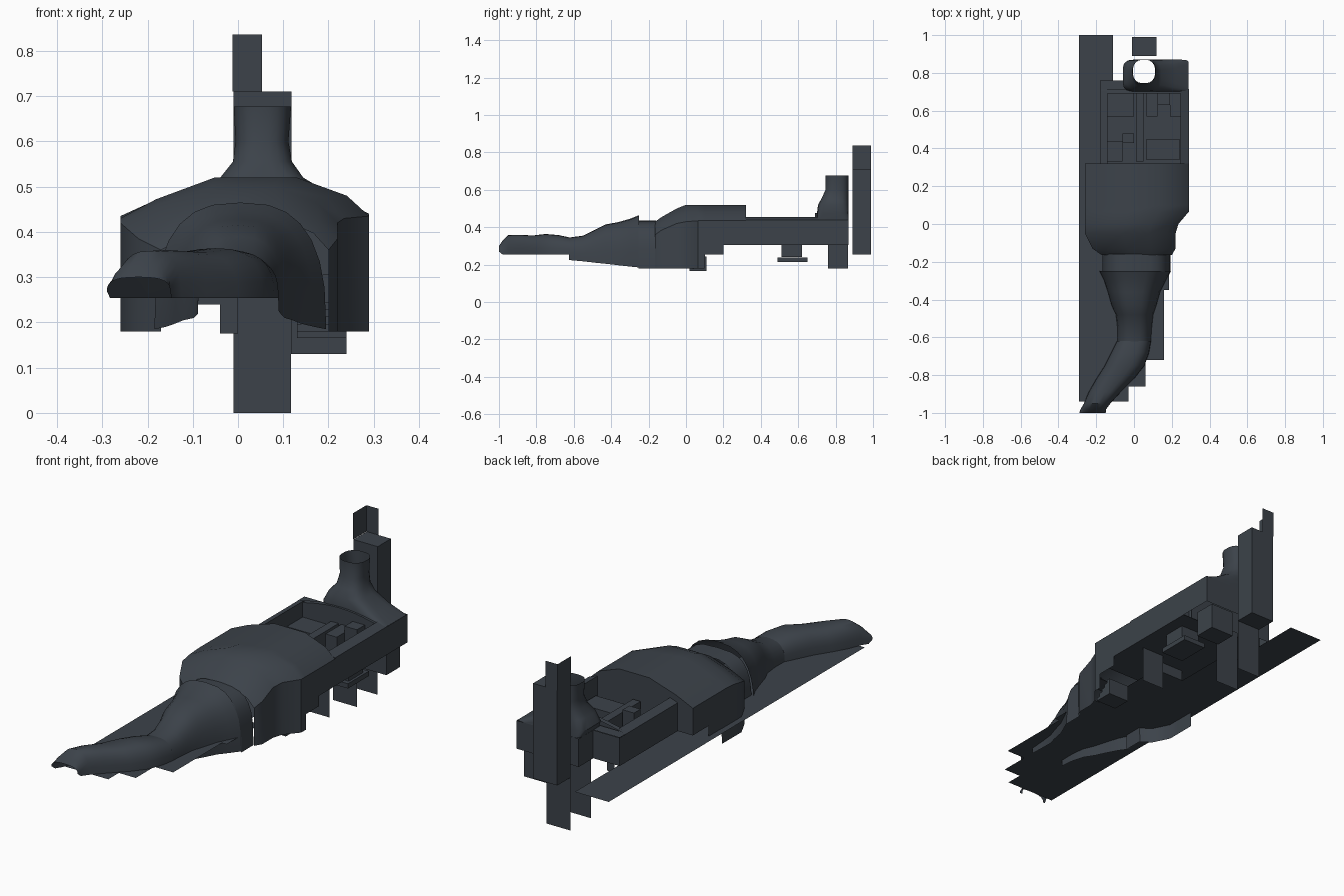
import bpy, bmesh, math

if "Cube" in bpy.data.objects:
    bpy.data.objects.remove(bpy.data.objects["Cube"], do_unlink=True)

slate = bpy.data.materials.new("dark_slate")
slate.use_nodes = True
colour = (0.045, 0.055, 0.068, 1)
slate.diffuse_color = colour
bsdf = slate.node_tree.nodes["Principled BSDF"]
bsdf.inputs["Base Color"].default_value = colour
bsdf.inputs["Roughness"].default_value = 0.8


def finish(name, bm, smooth=False, recalc=True):
    if recalc:
        bmesh.ops.recalc_face_normals(bm, faces=bm.faces)
    mesh = bpy.data.meshes.new(name)
    bm.to_mesh(mesh)
    bm.free()
    mesh.materials.append(slate)
    ob = bpy.data.objects.new(name, mesh)
    bpy.context.collection.objects.link(ob)
    if smooth:
        bpy.ops.object.select_all(action='DESELECT')
        ob.select_set(True)
        bpy.context.view_layer.objects.active = ob
        bpy.ops.object.shade_smooth_by_angle(angle=math.radians(35))
    return ob


def box(name, x0, x1, y0, y1, z0, z1):
    bm = bmesh.new()
    bmesh.ops.create_cube(bm, size=1)
    for v in bm.verts:
        v.co = (x0 + (v.co.x + .5) * (x1 - x0), y0 + (v.co.y + .5) * (y1 - y0),
                z0 + (v.co.z + .5) * (z1 - z0))
    return finish(name, bm)


def sheet(name, points):
    bm = bmesh.new()
    bm.faces.new([bm.verts.new(p) for p in points])
    return finish(name, bm, recalc=False)


def cross_sheet(name, x0, x1, y, z0, z1):
    return sheet(name, [(x0, y, z0), (x1, y, z0), (x1, y, z1), (x0, y, z1)])


def loft(name, rings, closed=False, cap_end=False, smooth=True):
    bm = bmesh.new()
    rows = [[bm.verts.new(p) for p in ring] for ring in rings]
    n = len(rows[0])
    for a, b in zip(rows, rows[1:]):
        for i in range(n if closed else n - 1):
            j = (i + 1) % n
            bm.faces.new((a[i], a[j], b[j], b[i]))
    if cap_end:
        bm.faces.new(rows[-1])
    return finish(name, bm, smooth)


def half_tube(y, cx, half, base, top, power=0.75, n=14):
    ring = []
    for i in range(n + 1):
        a = math.pi * i / n
        c, s = math.cos(a), math.sin(a)
        ring.append((cx - half * math.copysign(abs(c) ** power, c), y,
                     base + (top - base) * s ** power))
    return ring


def vault(y, x0, x1, base, side, top):
    shape = [(0, 0), (.16, .47), (.42, 1), (.71, 1), (.91, .53), (1, 0)]
    w = x1 - x0
    return [(x0, y, base)] + [(x0 + w * u, y, side + (top - side) * v)
                              for u, v in shape] + [(x1, y, base)]


# Main vaulted hall
loft("main_hall", [vault(*s) for s in (
    (-.165, -.17, .2, .18, .36, .43), (-.13, -.22, .22, .18, .385, .455),
    (-.05, -.26, .22, .18, .42, .5), (0, -.26, .235, .18, .43, .52),
    (.065, -.26, .29, .18, .435, .52), (.1, -.26, .29, .18, .435, .52),
    (.101, -.26, .29, .255, .435, .52), (.2, -.26, .29, .255, .435, .52),
    (.201, -.26, .29, .305, .435, .52), (.32, -.26, .29, .305, .435, .52))],
    cap_end=True)

# Collar and tapering tunnel
loft("collar", [half_tube(y, .012, .182, .18, .435, .6) for y in (-.255, -.16)])
loft("funnel", [half_tube(*s) for s in (
    (-.25, .005, .19, .185, .465), (-.3, .005, .165, .19, .445),
    (-.36, 0, .14, .197, .428), (-.43, 0, .12, .205, .415),
    (-.48, .003, .1, .21, .39), (-.55, .003, .092, .218, .355),
    (-.625, 0, .09, .225, .345))])
loft("winding_tunnel", [half_tube(*s) for s in (
    (-.62, 0, .09, .254, .345), (-.68, -.02, .1, .254, .358),
    (-.75, -.05, .105, .254, .364), (-.82, -.1, .1, .254, .356),
    (-.89, -.155, .085, .254, .36), (-.95, -.195, .07, .254, .358),
    (-.98, -.215, .068, .254, .33), (-1, -.22, .07, .27, .3))])

# Ground sheet with stepped right edge
sheet("ground_sheet", [(x, y, .254) for x, y in (
    (-.29, -.94), (-.03, -.94), (-.03, -.86), (.06, -.86), (.06, -.72),
    (.16, -.72), (.16, -.35), (.185, -.35), (.185, -.1), (.12, -.1),
    (.12, .3), (-.04, .3), (-.04, .6), (-.11, .6), (-.11, 1), (-.29, 1))])

# Rear room: floor, walls and window frame
sheet("room_floor", [(-.18, .1, .305), (.29, .1, .305), (.29, .705, .305), (-.18, .705, .305)])
outline = [(-.18, .32), (-.18, .76), (-.04, .76), (-.04, .87), (.29, .87), (.29, .32)]
loft("room_walls", [[(x, y, z) for x, y in outline] for z in (.305, .44)], smooth=False)
for side, xa, xb in (("left", -.18, -.14), ("right", .29, .245)):
    loft(side + "_window_rim", [[(xa, y, .44), (xb, y, .455), (xb, y, .305)]
                                for y in (.32, .705)], smooth=False)


def arch(y, lift, x0=-.18, x1=.29, n=12):
    return [(x0 + (x1 - x0) * i / n, y, .44 + lift * math.sin(math.pi * i / n))
            for i in range(n + 1)]


loft("rear_window_arch", [[(x, .69, .305) for x, _, _ in arch(.69, 0)],
                          arch(.69, .036), arch(.715, .036), arch(.76, 0)][:3])
sheet("rear_left_roof", [(-.18, .705, .441), (-.04, .705, .441), (-.04, .76, .441), (-.18, .76, .441)])

# Furniture and partitions under the open window
for i, (x0, x1, y0, y1, z1) in enumerate((
        (-.14, 0, .57, .69, .38), (.065, .125, .57, .69, .4),
        (.125, .19, .63, .69, .43), (.19, .245, .57, .69, .36),
        (-.14, -.06, .33, .44, .36), (-.06, 0, .43, .48, .42),
        (.065, .24, .34, .45, .37), (.01, .05, .33, .69, .4))):
    box("room_block_%d" % (i + 1), x0, x1, y0, y1, .305, z1)


# Chimney flaring out of the rear roof
def round_ring(x0, x1, y0, y1, z, power, n=20):
    ring = []
    for i in range(n):
        a = 2 * math.pi * (i + .5) / n
        c, s = math.cos(a), math.sin(a)
        ring.append(((x0 + x1) / 2 + (x1 - x0) / 2 * math.copysign(abs(c) ** power, c),
                     (y0 + y1) / 2 + (y1 - y0) / 2 * math.copysign(abs(s) ** power, s), z))
    return ring


loft("chimney", [round_ring(*s) for s in (
    (-.04, .29, .7, .87, .44, .15), (-.06, .22, .7, .87, .475, .4),
    (-.04, .145, .705, .87, .52, .6), (-.012, .12, .725, .87, .555, .75),
    (-.006, .112, .745, .87, .6, .8), (-.01, .118, .745, .87, .677, .8))], closed=True)

# Tower with a tall open corner on top
box("tower", -.01, .118, .89, .99, .254, .71)
sheet("tower_back_wall", [(.053, .99, .71), (-.012, .99, .71), (-.012, .99, .836), (.053, .99, .836)])
sheet("tower_side_wall", [(-.012, .99, .71), (-.012, .89, .71), (-.012, .89, .836), (-.012, .99, .836)])

# Hanging cross walls
for i, (x0, x1, y, z0, z1) in enumerate((
        (-.01, .117, .89, 0, .254), (-.01, .117, .735, 0, .305),
        (.117, .24, .35, .13, .305), (-.04, 0, .6, .175, .305),
        (-.11, -.04, .6, .24, .305), (-.04, .12, .3, .254, .305))):
    cross_sheet("hanging_wall_%d" % (i + 1), x0, x1, y, z0, z1)

# Lower boxes and the stair
box("rear_lower_box", .13, .255, .76, .865, .18, .305)
box("middle_column", .13, .23, .51, .62, .24, .305)
box("middle_plate", .12, .24, .49, .65, .215, .238)
for i in range(5):
    box("stair_step_%d" % (i + 1), .13, .24, .02 + i * .018, .11, .165 + i * .016, .181 + i * .016)
